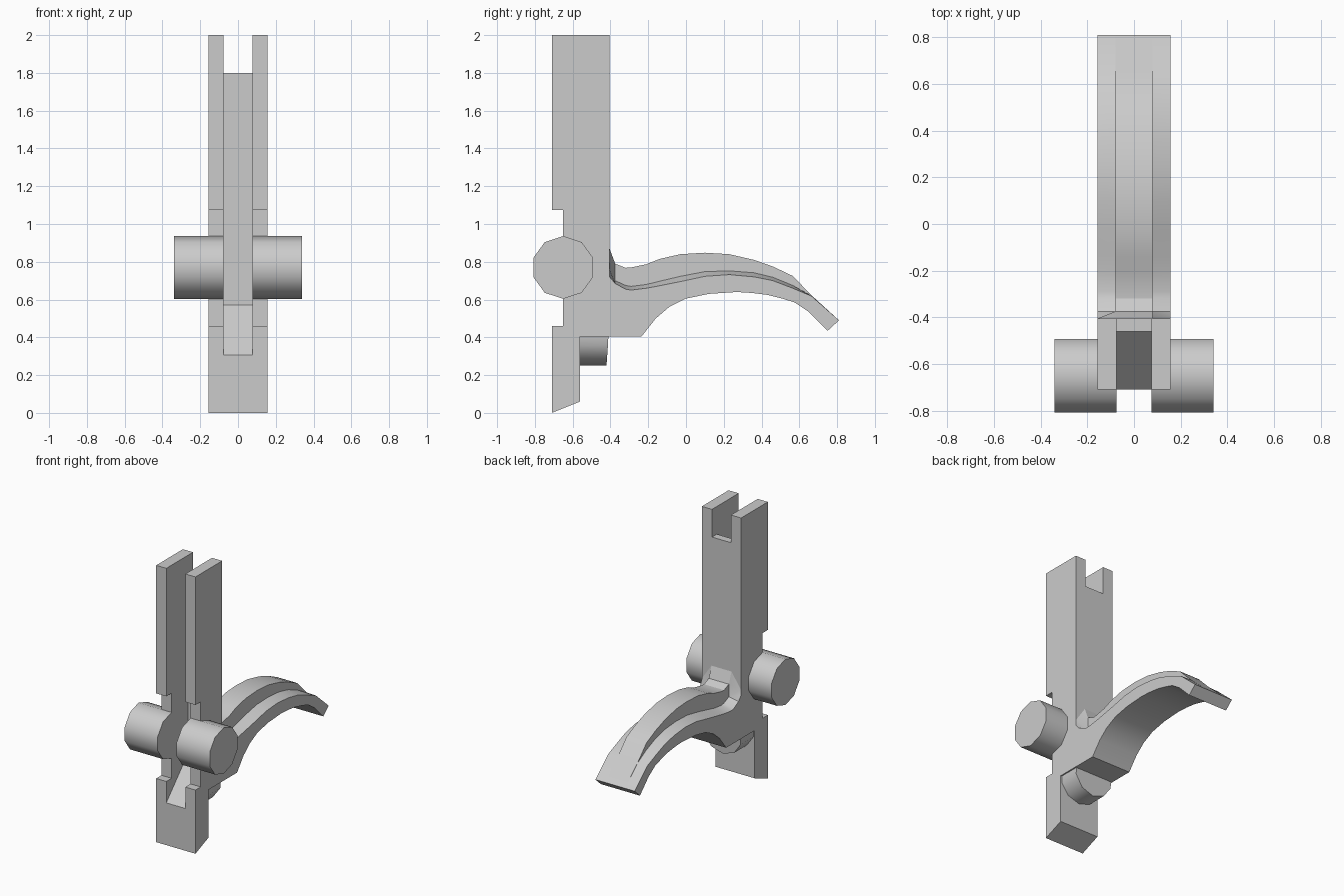
import bpy, bmesh, math

if "Cube" in bpy.data.objects:
    bpy.data.objects.remove(bpy.data.objects["Cube"])

HALF = 0.157   # half width of the bar and lever
SLOT = 0.076   # half width of the channel


def finish(name, bm, smooth=None):
    bmesh.ops.recalc_face_normals(bm, faces=bm.faces)
    mesh = bpy.data.meshes.new(name)
    bm.to_mesh(mesh)
    bm.free()
    ob = bpy.data.objects.new(name, mesh)
    bpy.context.collection.objects.link(ob)
    if smooth:
        bpy.ops.object.select_all(action='DESELECT')
        ob.select_set(True)
        bpy.context.view_layer.objects.active = ob
        bpy.ops.object.shade_smooth_by_angle(angle=math.radians(smooth))
    return ob


def loft(name, rings, smooth=None):
    """Skin a list of equal closed rings and cap both ends."""
    bm = bmesh.new()
    rows = [[bm.verts.new(p) for p in ring] for ring in rings]
    n = len(rows[0])
    for a, b in zip(rows, rows[1:]):
        for i in range(n):
            j = (i + 1) % n
            bm.faces.new((a[i], a[j], b[j], b[i]))
    bm.faces.new(rows[0])
    bm.faces.new(rows[-1])
    return finish(name, bm, smooth)


def prism(name, profile, x0, x1, smooth=None):
    return loft(name, [[(x, y, z) for y, z in profile] for x in (x0, x1)], smooth)


# Upright bar with front notch and slanted foot
bar = prism("upright_bar", [
    (-.71, 0), (-.56, .06), (-.56, .405), (-.405, .405), (-.405, 2), (-.71, 2),
    (-.71, 1.075), (-.65, 1.075), (-.65, .46), (-.71, .46)], -HALF, HALF)

# Channel open to the front, with sloped floor and a through slot at the top
cutter = prism("channel_cutter", [
    (-.8, .21), (-.46, .57), (-.46, 1.8), (-.3, 1.8), (-.3, 2.1), (-.8, 2.1)],
    -SLOT, SLOT)
cutter.hide_render = True
mod = bar.modifiers.new("channel", 'BOOLEAN')
mod.operation = 'DIFFERENCE'
mod.solver = 'EXACT'
mod.object = cutter
bpy.context.view_layer.objects.active = bar
bpy.ops.object.modifier_apply(modifier=mod.name)
bpy.data.objects.remove(cutter)

# Ten-sided pivot pins on both sides
circle = [(math.cos(math.radians(90 + 36 * i)), math.sin(math.radians(90 + 36 * i)))
          for i in range(10)]
for side, s in (("left", -1), ("right", 1)):
    prism(side + "_pivot_pin", [(-.65 + .166 * c, .77 + .166 * d) for c, d in circle],
          s * SLOT, s * .34, 40)

# Rounded stub hanging under the lever root
half_round = [(.155 * math.cos(math.radians(a)), .155 * math.sin(math.radians(a)))
              for a in (-198, -162, -126, -90, -54, -18, 18)]
half_round = [(x, min(z, .02)) for x, z in half_round]
loft("lower_stub", [[(x, -.57, .405 + z) for x, z in half_round],
                    [(x, -.41 + .07 * min(z, 0), .405 + z) for x, z in half_round]], 40)

# Curved lever: y, ridge top, ridge base, outer shoulder, underside y, underside z
stations = [
    (-.405, .87, .76, .72, -.405, .405),
    (-.375, .79, .70, .685, -.33, .405),
    (-.32, .768, .675, .655, -.235, .405),
    (-.29, .77, .67, .65, -.16, .50),
    (-.21, .787, .68, .66, -.09, .56),
    (-.14, .815, .697, .673, 0, .605),
    (-.03, .84, .723, .695, .12, .63),
    (.10, .848, .748, .723, .27, .64),
    (.23, .84, .752, .732, .35, .635),
    (.36, .81, .742, .72, .43, .625),
    (.46, .775, .718, .70, .51, .605),
    (.565, .725, .675, .66, .575, .585),
    (.665, .622, .62, .618, .65, .535),
    (.81, .49, .49, .49, .75, .435)]
rings = []
for i, (y, top, base, outer, yb, zb) in enumerate(stations):
    w = .08
    foot = HALF - .002 if i == 0 else w
    half = [(w, y, top), (foot, y, base), (HALF, y, outer), (HALF, yb, zb)]
    rings.append(half + [(-x, b, c) for x, b, c in reversed(half)])
loft("curved_lever", rings, 25)
